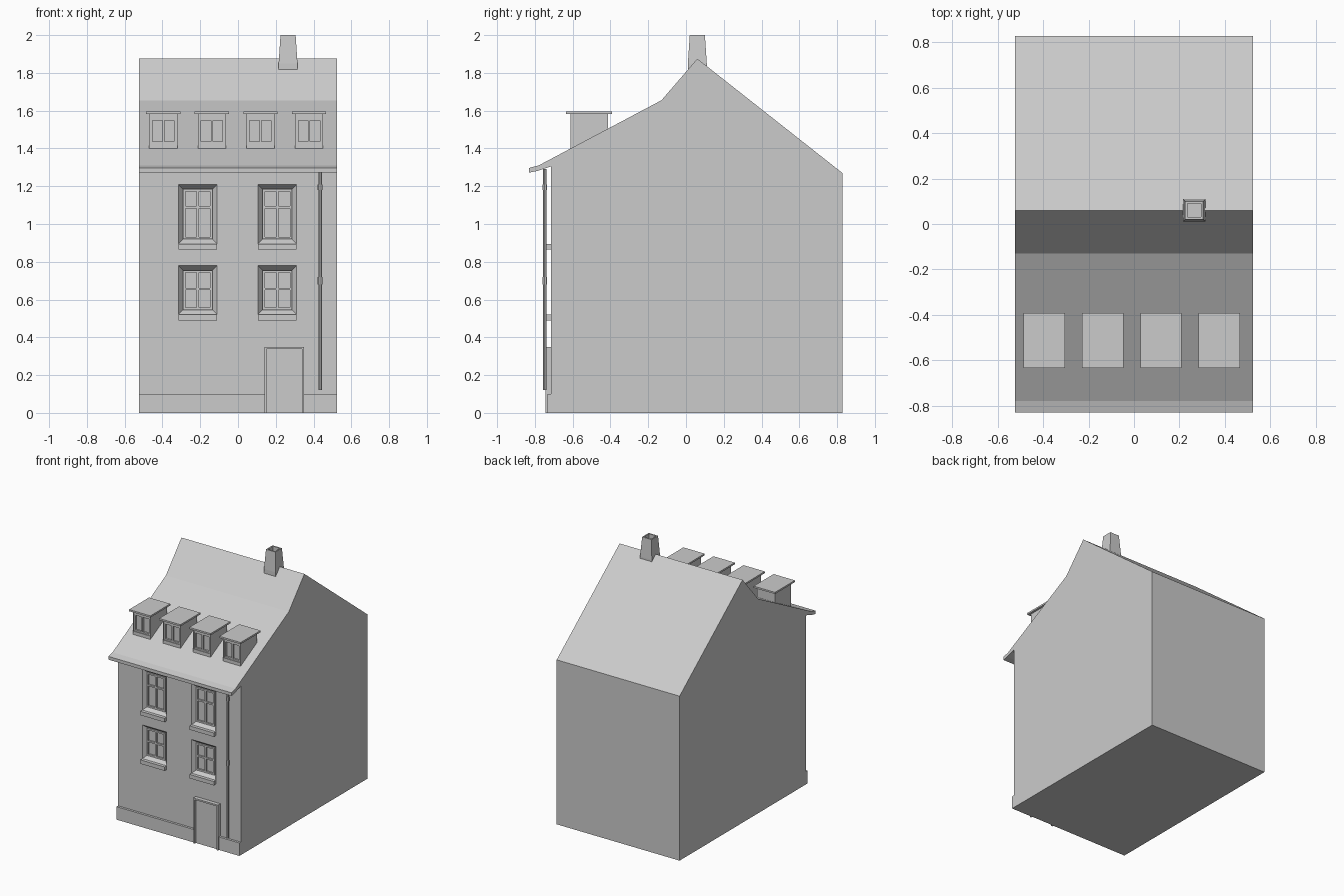
import bpy, bmesh

cube = bpy.data.objects.get("Cube")
if cube:
    bpy.data.objects.remove(cube, do_unlink=True)

stone = bpy.data.materials.new("pale grey")
stone.use_nodes = True
grey = (0.6, 0.6, 0.6, 1)
stone.diffuse_color = grey
stone.node_tree.nodes["Principled BSDF"].inputs["Base Color"].default_value = grey

WALL = -0.715   # facade plane
HALF = 0.525    # half the house width


def finish(name, bm):
    bmesh.ops.recalc_face_normals(bm, faces=bm.faces)
    mesh = bpy.data.meshes.new(name)
    bm.to_mesh(mesh)
    bm.free()
    mesh.materials.append(stone)
    obj = bpy.data.objects.new(name, mesh)
    bpy.context.collection.objects.link(obj)
    return obj


def loft(bm, rings):
    """Closed solid through rings with equal vertex counts."""
    loops = [[bm.verts.new(p) for p in ring] for ring in rings]
    for a, b in zip(loops, loops[1:]):
        for i in range(len(a)):
            j = (i + 1) % len(a)
            bm.faces.new((a[i], a[j], b[j], b[i]))
    bm.faces.new(loops[0][::-1])
    bm.faces.new(loops[-1])


def rect_xz(x0, x1, z0, z1, y):
    return [(x0, y, z0), (x1, y, z0), (x1, y, z1), (x0, y, z1)]


def add_box(bm, x0, x1, y0, y1, z0, z1):
    loft(bm, [rect_xz(x0, x1, z0, z1, y0), rect_xz(x0, x1, z0, z1, y1)])


def box(name, *bounds):
    bm = bmesh.new()
    add_box(bm, *bounds)
    return finish(name, bm)


def cut(obj, cutter):
    mod = obj.modifiers.new("cut", "BOOLEAN")
    mod.operation, mod.object, mod.solver = "DIFFERENCE", cutter, "EXACT"
    cutter.hide_render = True
    with bpy.context.temp_override(object=obj, active_object=obj):
        bpy.ops.object.modifier_apply(modifier=mod.name)
    bpy.data.objects.remove(cutter, do_unlink=True)


def window_bars(name, x0, x1, z0, z1, y0, y1, bar, split=None):
    """Two casements side by side, each with an optional crossbar."""
    bm = bmesh.new()
    mid = (x0 + x1) / 2
    for x in (x0, mid - bar / 2, x1 - bar):
        add_box(bm, x, x + bar, y0, y1, z0, z1)
    for z in (z0, z1 - bar) + ((split,) if split else ()):
        for a, b in ((x0 + bar, mid - bar / 2), (mid + bar / 2, x1 - bar)):
            add_box(bm, a, b, y0, y1, z, z + bar)
    return finish(name, bm)


# House body with front-kinked roof and projecting eave
profile = [(WALL, 0), (0.828, 0), (0.828, 1.27), (0.06, 1.875), (-0.13, 1.655),
           (-0.78, 1.31), (-0.83, 1.297), (-0.83, 1.272), (-0.79, 1.28), (WALL, 1.305)]
bm = bmesh.new()
loft(bm, [[(x, y, z) for y, z in profile] for x in (-HALF, HALF)])
house = finish("house_body", bm)

# Facade windows in splayed openings, with sills
cutters = bmesh.new()
for floor, z0, z1, split in (("lower", 0.52, 0.78, 0.65), ("upper", 0.895, 1.21, 1.082)):
    for side, cx in (("right", -0.213), ("left", 0.208)):
        w, slope, depth = 0.103, 0.025, 0.03
        rings = []
        for t in (-1, 1):
            s = slope * t
            rings.append(rect_xz(cx - w + s, cx + w - s, z0 + s, z1 - s, WALL + depth * t))
        loft(cutters, rings)
        window_bars(f"{floor}_window_{side}", cx - w + slope, cx + w - slope,
                    z0 + slope, z1 - slope, WALL + 0.018, WALL + 0.032, 0.012, split)
        box(f"{floor}_sill_{side}", cx - w, cx + w, WALL - 0.025, WALL + 0.01,
            z0 - 0.03, z0)
cut(house, finish("window_cutters", cutters))

# Plinth either side of the door
for side, a, b in (("right", -HALF, 0.14), ("left", 0.35, HALF)):
    box(f"plinth_{side}", a, b, WALL - 0.018, WALL + 0.01, 0, 0.1)

# Door in its surround
for name, a, b in (("right", 0.14, 0.152), ("left", 0.338, 0.35)):
    box(f"door_jamb_{name}", a, b, WALL - 0.03, WALL + 0.01, 0, 0.35)
box("door_lintel", 0.152, 0.338, WALL - 0.03, WALL + 0.01, 0.338, 0.35)
box("door", 0.152, 0.338, WALL - 0.016, WALL + 0.01, 0, 0.338)

# Drainpipe with collars
bm = bmesh.new()
for radius, z0, z1 in ((0.009, 0.12, 1.29), (0.013, 0.68, 0.72), (0.013, 1.18, 1.21)):
    made = bmesh.ops.create_cone(bm, cap_ends=True, segments=8, radius1=radius,
                                 radius2=radius, depth=z1 - z0)
    bmesh.ops.translate(bm, verts=made["verts"], vec=(0.435, -0.748, (z0 + z1) / 2))
finish("drainpipe", bm)

# Dormers with flat roofs
for i in range(4):
    cx = -0.395 + i * 0.257
    n = i + 1
    front = -0.612
    dormer = box(f"dormer_{n}", cx - 0.075, cx + 0.075, front, -0.412, 1.395, 1.588)
    cut(dormer, box("dormer_cutter", cx - 0.068, cx + 0.068, front - 0.02, front + 0.02,
                    1.425, 1.56))
    window_bars(f"dormer_window_{n}", cx - 0.068, cx + 0.068, 1.425, 1.56,
                front + 0.006, front + 0.022, 0.011)
    box(f"dormer_roof_{n}", cx - 0.091, cx + 0.091, -0.635, -0.392, 1.582, 1.595)

# Tapered hollow chimney
bm = bmesh.new()
rings = []
for h, z in ((0.05, 1.78), (0.05, 1.85), (0.04, 2.0), (0.03, 2.0), (0.03, 1.95)):
    rings.append([(0.265 + sx * h, 0.06 + sy * h, z)
                  for sx, sy in ((-1, -1), (1, -1), (1, 1), (-1, 1))])
loft(bm, rings)
finish("chimney", bm)
